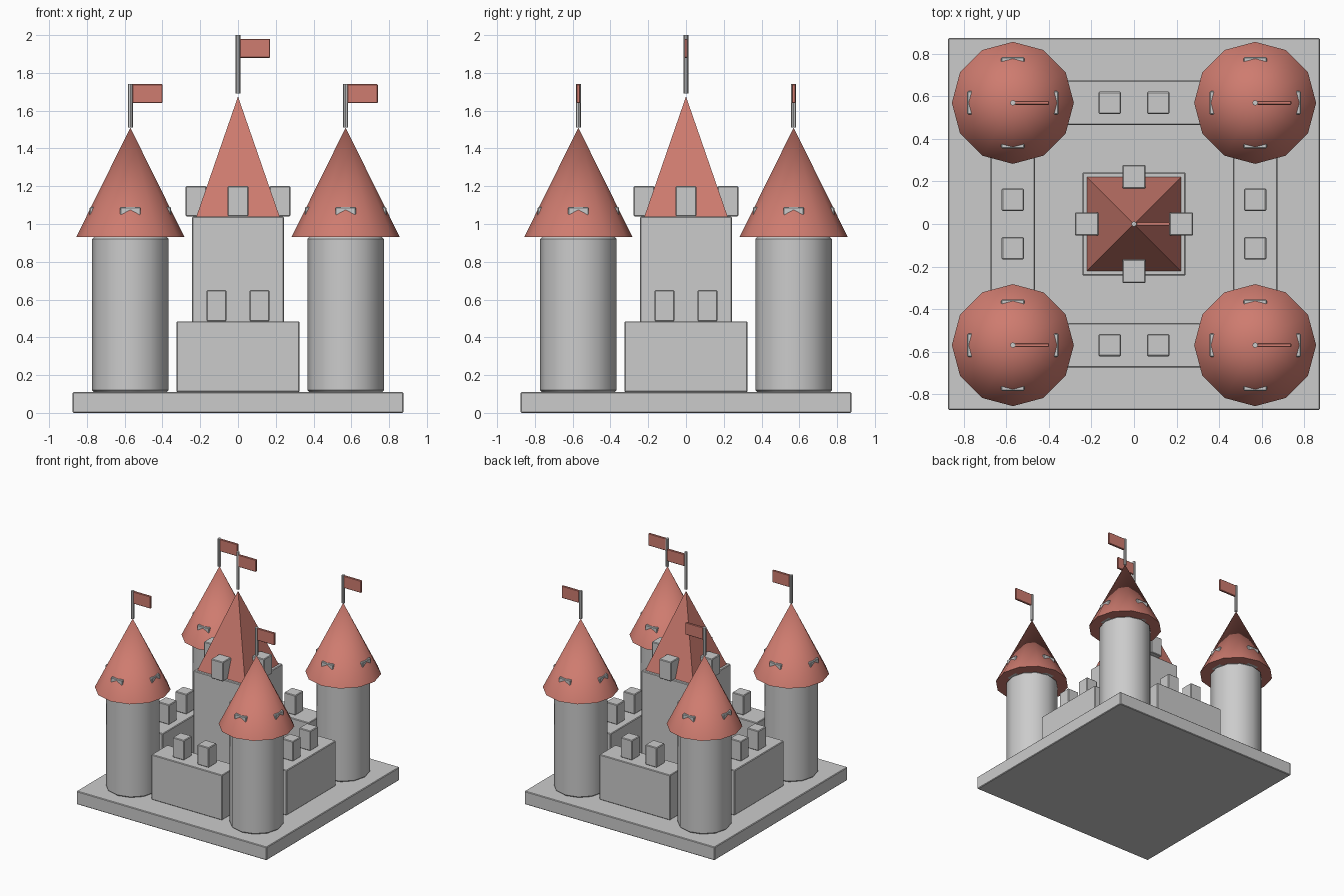
import bpy
from math import pi, radians, sqrt

if "Cube" in bpy.data.objects:
    bpy.data.objects.remove(bpy.data.objects["Cube"])

red = bpy.data.materials.new("roof_red")
red.diffuse_color = (0.62, 0.2, 0.16, 1)
red.use_nodes = True
red.node_tree.nodes["Principled BSDF"].inputs["Base Color"].default_value = red.diffuse_color


def finish(ob, name, mat=None, bevel=0.0, smooth=False):
    ob.name = name
    if mat:
        ob.data.materials.append(mat)
    if smooth:
        bpy.ops.object.shade_smooth_by_angle(angle=radians(40))
    if bevel:
        mod = ob.modifiers.new("bevel", 'BEVEL')
        mod.width = bevel
        mod.segments = 1
        mod.limit_method = 'ANGLE'
        mod.angle_limit = radians(40)
    return ob


def box(name, x, y, z0, z1, sx, sy, mat=None, bevel=0.005):
    bpy.ops.mesh.primitive_cube_add(size=1, location=(x, y, (z0 + z1) / 2))
    ob = bpy.context.object
    ob.scale = (sx, sy, z1 - z0)
    bpy.ops.object.transform_apply(location=False, rotation=False, scale=True)
    return finish(ob, name, mat, bevel)


def cylinder(name, x, y, z0, z1, r, sides, bevel=0.0):
    bpy.ops.mesh.primitive_cylinder_add(vertices=sides, radius=r, depth=z1 - z0,
                                        location=(x, y, (z0 + z1) / 2))
    return finish(bpy.context.object, name, None, bevel, True)


def cone(name, x, y, z0, z1, r, sides, turn=0.0, smooth=True):
    bpy.ops.mesh.primitive_cone_add(vertices=sides, radius1=r, radius2=0, depth=z1 - z0,
                                    location=(x, y, (z0 + z1) / 2), rotation=(0, 0, turn))
    return finish(bpy.context.object, name, red, 0, smooth)


def flag(prefix, x, y, z0, z1, flag_top):
    cylinder(prefix + "_flagpole", x, y, z0, z1, 0.013, 8)
    box(prefix + "_flag", x + 0.09, y, flag_top - 0.1, flag_top, 0.16, 0.018, red, 0.003)


SIDES = {"front": (0, -1), "back": (0, 1), "left": (-1, 0), "right": (1, 0)}

# Base slab
box("base", 0, 0, 0, 0.11, 1.75, 1.75)

# Corner towers with roofs, merlons poking through, and flags
for fb, sy in (("front", -1), ("back", 1)):
    for lr, sx in (("left", -1), ("right", 1)):
        p = f"{fb}_{lr}_tower"
        x, y = 0.57 * sx, 0.57 * sy
        cylinder(p, x, y, 0.11, 0.93, 0.203, 12, 0.01)
        cone(p + "_roof", x, y, 0.93, 1.51, 0.287, 12)
        for side, (dx, dy) in SIDES.items():
            box(f"{p}_{side}_merlon", x + dx * 0.16, y + dy * 0.16, 0.93, 1.09, 0.11, 0.11)
        flag(p, x, y, 1.51, 1.742, 1.74)

# Curtain walls with two merlons each
for side, (dx, dy) in SIDES.items():
    x, y = 0.57 * dx, 0.57 * dy
    along_x, along_y = abs(dy), abs(dx)
    box(side + "_wall", x, y, 0.11, 0.485,
        0.65 if along_x else 0.21, 0.65 if along_y else 0.21)
    for i, s in enumerate((-1, 1)):
        box(f"{side}_wall_merlon_{i + 1}", x + along_x * s * 0.114, y + along_y * s * 0.114,
            0.485, 0.65, 0.105, 0.105)

# Central keep with merlons, pyramid roof and flag
box("keep", 0, 0, 0.11, 1.04, 0.485, 0.485)
for side, (dx, dy) in SIDES.items():
    box(f"keep_{side}_merlon", dx * 0.222, dy * 0.222, 1.04, 1.2, 0.11, 0.11)
cone("keep_roof", 0, 0, 1.04, 1.675, 0.22 * sqrt(2), 4, pi / 4, False)
flag("keep", 0, 0, 1.69, 2.0, 1.98)
